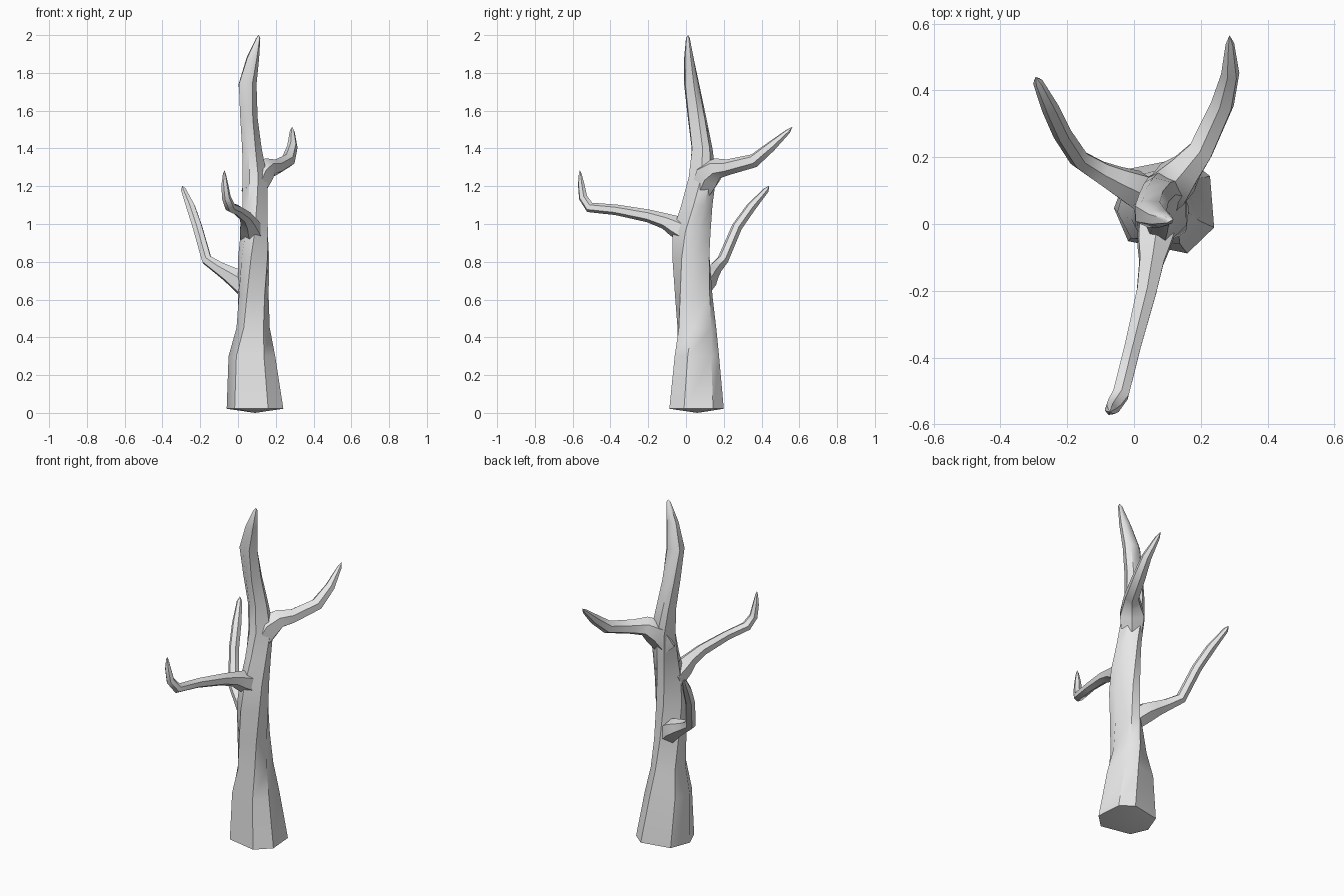
import bpy, bmesh, math
from mathutils import Vector

if "Cube" in bpy.data.objects:
    bpy.data.objects.remove(bpy.data.objects["Cube"])

bark = bpy.data.materials.new("grey bark")
bark.diffuse_color = (0.8, 0.8, 0.8, 1)
bark.use_nodes = True
bark.node_tree.nodes["Principled BSDF"].inputs["Base Color"].default_value = bark.diffuse_color


def loft(name, rings, start, end, angle):
    """Skin a list of equal-sized rings and close both ends with a fan to a point."""
    bm = bmesh.new()
    vs = [[bm.verts.new(p) for p in ring] for ring in rings]
    n = len(vs[0])
    for a, b in zip(vs, vs[1:]):
        for i in range(n):
            j = (i + 1) % n
            bm.faces.new((a[i], a[j], b[j], b[i]))
    for ring, point in ((vs[0], start), (vs[-1], end)):
        tip = bm.verts.new(point)
        for i in range(n):
            bm.faces.new((ring[i], ring[(i + 1) % n], tip))
    bmesh.ops.recalc_face_normals(bm, faces=bm.faces)
    me = bpy.data.meshes.new(name)
    bm.to_mesh(me)
    bm.free()
    me.materials.append(bark)
    ob = bpy.data.objects.new(name, me)
    bpy.context.collection.objects.link(ob)
    bpy.ops.object.select_all(action='DESELECT')
    ob.select_set(True)
    bpy.context.view_layer.objects.active = ob
    bpy.ops.object.shade_smooth_by_angle(angle=math.radians(angle))
    return ob


def box_ring(z, x0, x1, y0, y1, twist, sides=7):
    """Twisted polygon stretched to fill the given x and y extents."""
    a = [math.radians(twist) + math.tau * i / sides + 0.18 * math.sin(2.3 * i)
         for i in range(sides)]
    c, s = [math.cos(t) for t in a], [math.sin(t) for t in a]

    def fit(v, values, lo, hi):
        return lo + (hi - lo) * (v - min(values)) / (max(values) - min(values))
    return [(fit(u, c, x0, x1), fit(v, s, y0, y1), z) for u, v in zip(c, s)]


def branch(name, path, sides=6):
    """Tapering limb along (x, y, z, radius) points; the last point is the tip."""
    pts = [Vector(p[:3]) for p in path]
    side = None
    rings = []
    for i, p in enumerate(path[:-1]):
        d = (pts[i + 1] - pts[i]).normalized()
        if i:
            d = (d + (pts[i] - pts[i - 1]).normalized()).normalized()
        if side is None:
            side = d.cross(Vector((0, 0, 1)))
        side = (side - d * side.dot(d)).normalized()
        up = side.cross(d)
        rings.append([pts[i] + p[3] * (side * math.cos(t) + up * math.sin(t))
                      for t in (math.tau * (k + 0.5) / sides for k in range(sides))])
    return loft(name, rings, pts[0], pts[-1], 50)


# Trunk: z, x extents, y extents, twist
trunk = [
    (0.022, -0.06, 0.24, -0.088, 0.2, -25),
    (0.30, -0.05, 0.197, -0.06, 0.175, -20),
    (0.45, -0.008, 0.168, -0.045, 0.16, -10),
    (0.62, 0.0, 0.162, -0.058, 0.14, 0),
    (0.82, 0.0, 0.165, -0.072, 0.125, 12),
    (0.96, 0.015, 0.158, -0.07, 0.13, 22),
    (1.10, 0.025, 0.155, -0.025, 0.14, 30),
    (1.25, 0.025, 0.155, 0.015, 0.16, 38),
    (1.40, 0.022, 0.125, 0.03, 0.14, 45),
    (1.56, 0.012, 0.104, 0.01, 0.108, 50),
    (1.74, 0.003, 0.098, -0.01, 0.07, 55),
    (1.88, 0.045, 0.112, -0.01, 0.04, 60),
    (1.985, 0.096, 0.118, 0.0, 0.02, 65),
]
loft("trunk", [box_ring(*r) for r in trunk], (0.09, 0.06, 0), (0.11, 0.01, 2.0), 45)

# Upper limb, to the back right
branch("upper_branch", [
    (0.075, 0.07, 1.16, 0.06), (0.115, 0.12, 1.26, 0.075), (0.155, 0.165, 1.295, 0.055),
    (0.20, 0.22, 1.30, 0.042), (0.265, 0.36, 1.335, 0.037),
    (0.288, 0.45, 1.41, 0.028), (0.287, 0.54, 1.49, 0.013), (0.286, 0.565, 1.515, 0)])

# Middle limb, to the front
branch("front_branch", [
    (0.075, 0.02, 0.95, 0.07), (0.06, -0.06, 0.99, 0.056), (0.053, -0.11, 1.015, 0.042),
    (0.038, -0.20, 1.043, 0.034), (-0.005, -0.37, 1.075, 0.028),
    (-0.04, -0.51, 1.088, 0.028), (-0.062, -0.545, 1.14, 0.024),
    (-0.07, -0.555, 1.21, 0.018), (-0.072, -0.56, 1.265, 0.008), (-0.072, -0.562, 1.285, 0)])

# Lower limb, to the back left
branch("lower_branch", [
    (0.07, 0.06, 0.64, 0.06), (0.005, 0.105, 0.70, 0.06), (-0.05, 0.13, 0.735, 0.046),
    (-0.10, 0.155, 0.765, 0.036), (-0.165, 0.195, 0.81, 0.03),
    (-0.215, 0.27, 0.985, 0.028), (-0.25, 0.345, 1.09, 0.026),
    (-0.288, 0.425, 1.18, 0.015), (-0.295, 0.44, 1.203, 0)])
